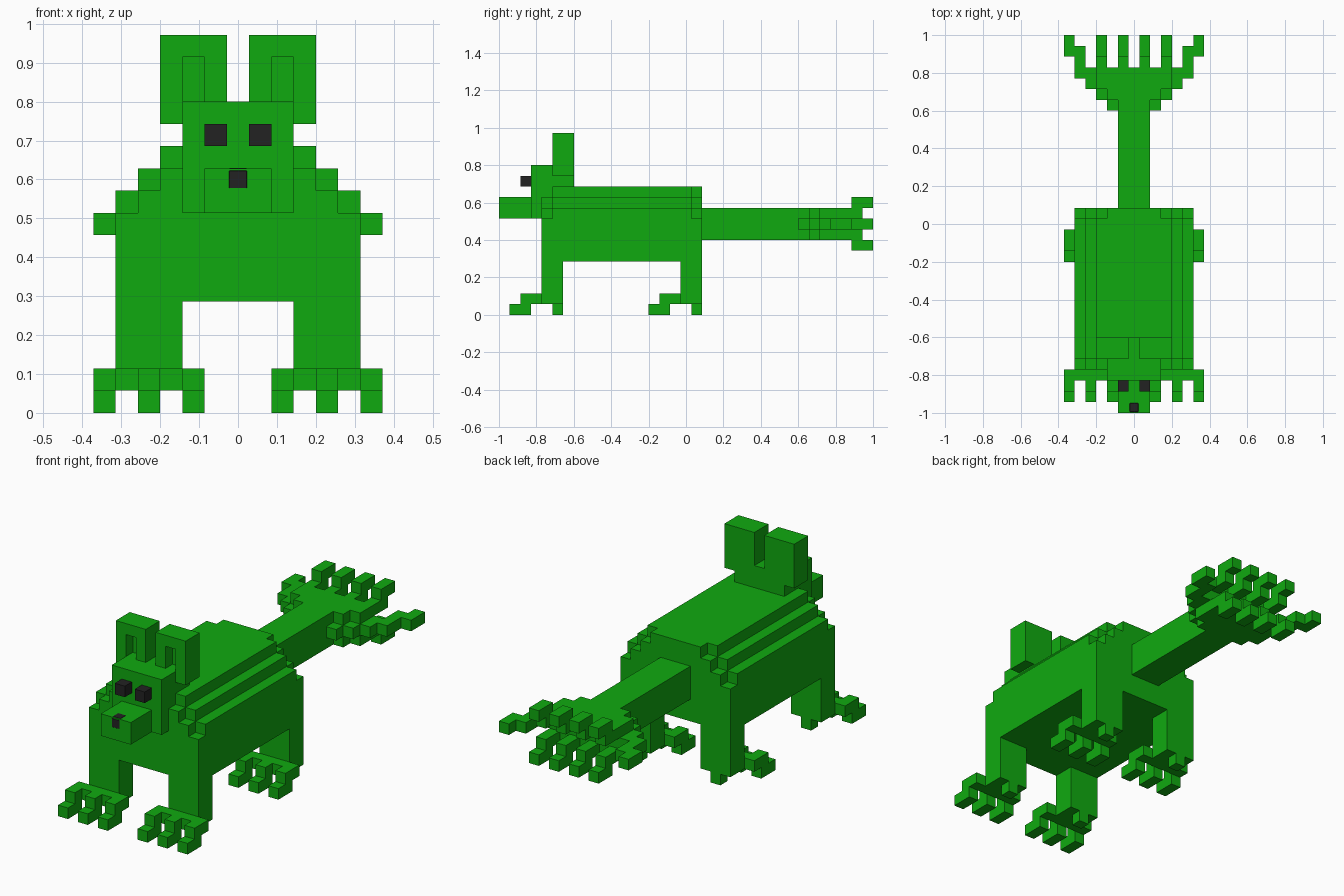
import bpy, bmesh, math

if "Cube" in bpy.data.objects:
    bpy.data.objects.remove(bpy.data.objects["Cube"], do_unlink=True)

U = 2 / 35          # edge length of one block
HALF = 6.5          # half the width, in blocks


def material(name, rgb):
    m = bpy.data.materials.new(name)
    m.use_nodes = True
    m.diffuse_color = (*rgb, 1)
    bsdf = next(n for n in m.node_tree.nodes if n.type == 'BSDF_PRINCIPLED')
    bsdf.inputs["Base Color"].default_value = (*rgb, 1)
    return m


GREEN = material("leaf green", (0.005, 0.402, 0.005))
BLACK = material("soft black", (0.016, 0.016, 0.016))


def mirrored(boxes):
    """The same boxes on the other side of x = 0."""
    return [(-b[1], -b[0], *b[2:]) for b in boxes]


def finish(name, bm, mat):
    me = bpy.data.meshes.new(name)
    bm.to_mesh(me)
    bm.free()
    me.materials.append(mat)
    ob = bpy.data.objects.new(name, me)
    bpy.context.collection.objects.link(ob)
    return ob


def blocks(name, boxes, mat=GREEN):
    """Fill boxes (x0, x1, y0, y1, z0, z1) with blocks and skin the outside."""
    cells = set()
    for x0, x1, y0, y1, z0, z1 in boxes:
        cells |= {(x, y, z)
                  for x in range(round(x0 + HALF), round(x1 + HALF))
                  for y in range(y0, y1) for z in range(z0, z1)}
    bm = bmesh.new()
    verts = {}

    def vert(p):
        if p not in verts:
            verts[p] = bm.verts.new(((p[0] - HALF) * U, p[1] * U - 1, p[2] * U))
        return verts[p]

    for c in sorted(cells):
        for axis in range(3):
            for side in (0, 1):
                near = list(c)
                near[axis] += 2 * side - 1
                if tuple(near) in cells:
                    continue
                quad = []
                for i, j in ((0, 0), (1, 0), (1, 1), (0, 1)):
                    p = list(c)
                    p[axis] += side
                    p[(axis + 1) % 3] += i
                    p[(axis + 2) % 3] += j
                    quad.append(vert(tuple(p)))
                bm.faces.new(quad if side else quad[::-1])
    # Merge the flat areas into large faces
    bmesh.ops.dissolve_limit(bm, angle_limit=math.radians(1),
                             verts=bm.verts[:], edges=bm.edges[:])
    return finish(name, bm, mat)


# Body: stepped back, with the end slices one step lower at the shoulders
body = []
for i in range(3):
    w = 3.5 + i
    body.append((-w, w, 5, 18, 5, 12 - i))
for i in range(4):
    w = 2.5 + i
    body.append((-w, w, 4, 19, 5, 12 - i))
blocks("body", body)

# Head and snout
blocks("head", [(-2.5, 2.5, 3, 7, 9, 14)])
blocks("snout", [(-1.5, 1.5, 0, 3, 9, 11)])

# Ears: back panel, raised rim around a one-block hollow, and an outer lobe
ear = [(0.5, 3.5, 6, 7, 14, 17),
       (0.5, 3.5, 5, 6, 16, 17),
       (0.5, 1.5, 5, 6, 14, 16),
       (2.5, 3.5, 5, 6, 14, 16),
       (2.5, 3.5, 5, 7, 13, 14)]
eye = [(0.5, 1.5, 2, 3, 12, 13)]
for side, flip in (("left", list), ("right", mirrored)):
    blocks(side + "_ear", flip(ear))
    blocks(side + "_eye", flip(eye), BLACK)

# Nose: a block with clipped corners, standing just proud of the snout tip
bm = bmesh.new()
bmesh.ops.create_cube(bm, size=U + 0.002)
bmesh.ops.bevel(bm, geom=bm.edges[:], offset=0.008, segments=1,
                profile=0.5, affect='EDGES')
bmesh.ops.translate(bm, verts=bm.verts[:], vec=(0, -1 + U / 2, 10.5 * U))
finish("nose", bm, BLACK)

# Legs with three-toed feet and a heel block
for place, y in (("front", 4), ("back", 17)):
    leg = [(2.5, 5.5, y, y + 2, 1, 5),
           (3.5, 4.5, y + 1, y + 2, 0, 1)]
    foot = [(1.5, 6.5, y - 1, y, 1, 2)]
    for x in (1.5, 3.5, 5.5):
        foot += [(x, x + 1, y - 2, y - 1, 1, 2),
                 (x, x + 1, y - 3, y - 1, 0, 1)]
    for side, flip in (("left", list), ("right", mirrored)):
        blocks(f"{side}_{place}_leg", flip(leg))
        blocks(f"{side}_{place}_foot", flip(foot))

# Tail: square shaft widening into a stepped hand
tail = [(-1.5, 1.5, 19, 32, 7, 10)]
for i in range(4):                       # middle layer of the hand
    tail.append((-2.5 - i, 2.5 + i, 28 + i, 32, 8, 9))
for i in range(2):                       # upper and lower layers
    tail.append((-2.5 - i, 2.5 + i, 29 + i, 32, 7, 10))

# Fingers: four curling up, four curling down, one out to each side
fingers = [(4.5, 5.5, 31, 34, 8, 9), (5.5, 6.5, 33, 35, 8, 9)]
for x in (0.5, 2.5):
    fingers += [(x, x + 1, 32, 34, 9, 10), (x, x + 1, 33, 35, 10, 11),
                (x, x + 1, 32, 34, 7, 8), (x, x + 1, 33, 35, 6, 7)]
blocks("tail_hand", tail + fingers + mirrored(fingers))
